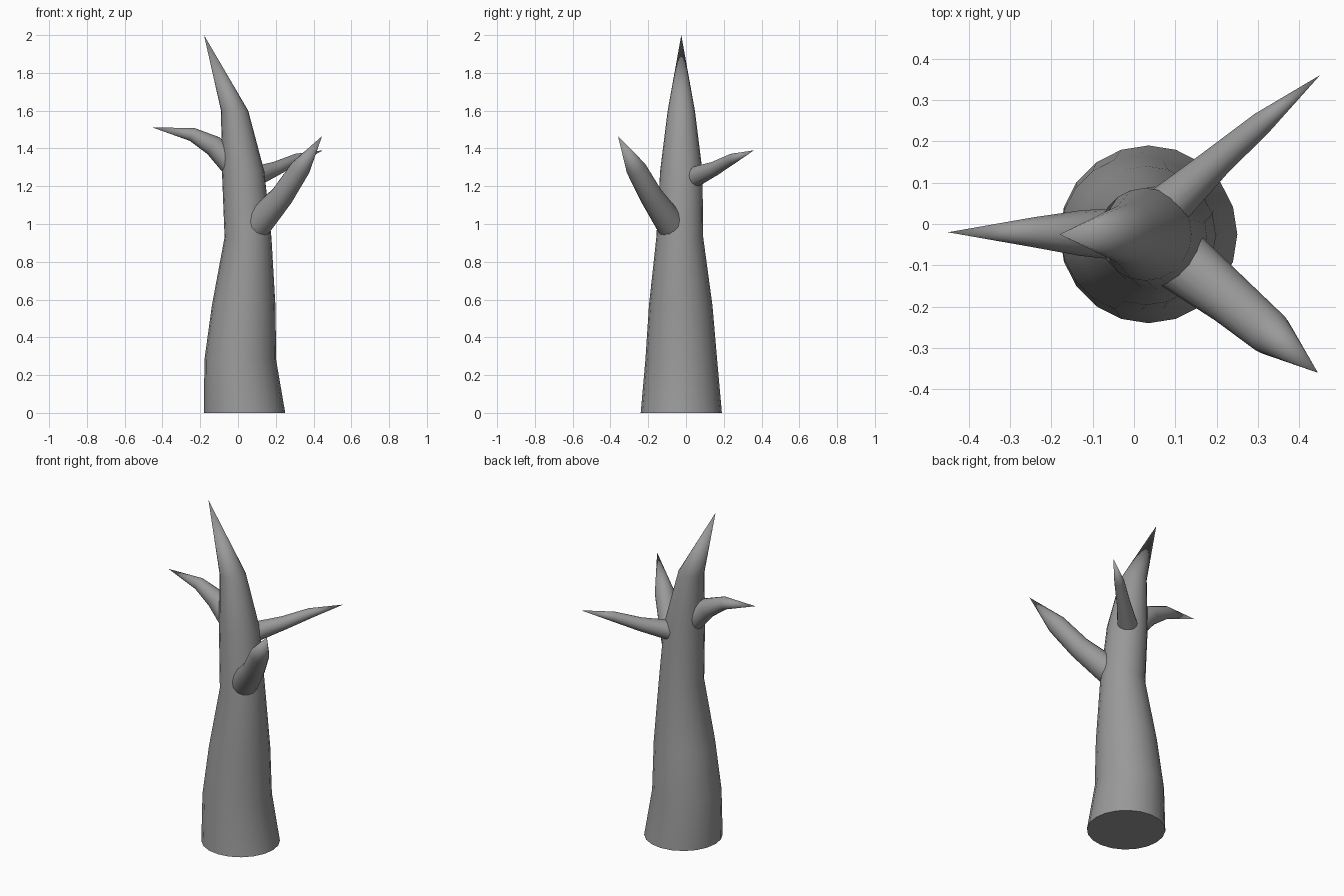
import bpy, bmesh, math
from mathutils import Vector

if "Cube" in bpy.data.objects:
    bpy.data.objects.remove(bpy.data.objects["Cube"])

bark = bpy.data.materials.new("grey_bark")
bark.diffuse_color = (0.32, 0.32, 0.32, 1)
bark.use_nodes = True
bark.node_tree.nodes["Principled BSDF"].inputs["Base Color"].default_value = bark.diffuse_color


def tapered_limb(name, stations, tip, sides, level_rings=False):
    """Loft rings (x, y, z, radius) along a path and close with a pointed tip."""
    bm = bmesh.new()
    pts = [Vector(s[:3]) for s in stations] + [Vector(tip)]
    rings = []
    for i, s in enumerate(stations):
        if level_rings:
            u, v = Vector((1, 0, 0)), Vector((0, 1, 0))
        else:
            d = (pts[i + 1] - pts[i]).normalized()
            if i:
                d = (d + (pts[i] - pts[i - 1]).normalized()).normalized()
            u = d.cross(Vector((0, 0, 1))).normalized()
            v = d.cross(u)
        ring = []
        for k in range(sides):
            a = 2 * math.pi * k / sides
            ring.append(bm.verts.new(pts[i] + s[3] * (u * math.cos(a) + v * math.sin(a))))
        rings.append(ring)
    end = bm.verts.new(pts[-1])
    for k in range(sides):
        n = (k + 1) % sides
        for a, b in zip(rings, rings[1:]):
            bm.faces.new((a[k], a[n], b[n], b[k]))
        bm.faces.new((rings[-1][k], rings[-1][n], end))
    bm.faces.new(rings[0][::-1])
    bmesh.ops.recalc_face_normals(bm, faces=bm.faces)
    mesh = bpy.data.meshes.new(name)
    bm.to_mesh(mesh)
    bm.free()
    mesh.materials.append(bark)
    obj = bpy.data.objects.new(name, mesh)
    bpy.context.collection.objects.link(obj)
    bpy.ops.object.select_all(action='DESELECT')
    obj.select_set(True)
    bpy.context.view_layer.objects.active = obj
    bpy.ops.object.shade_smooth_by_angle(angle=math.radians(45))
    return obj


# Trunk with leaning spike
tapered_limb("trunk", [
    (0.035, -0.025, 0.0, 0.215),
    (0.012, -0.025, 0.28, 0.19),
    (0.03, -0.028, 0.57, 0.168),
    (0.053, -0.033, 0.93, 0.124),
    (0.027, -0.025, 1.28, 0.112),
    (-0.018, -0.025, 1.6, 0.072),
], (-0.18, -0.025, 2.0), 20, level_rings=True)

# Thick front right branch
tapered_limb("front_right_branch", [
    (0.09, -0.07, 0.985, 0.08),
    (0.235, -0.185, 1.15, 0.062),
    (0.33, -0.265, 1.295, 0.054),
], (0.445, -0.36, 1.465), 16)

# Thin back right branch
tapered_limb("back_right_branch", [
    (0.085, 0.045, 1.25, 0.055),
    (0.2, 0.15, 1.293, 0.038),
    (0.31, 0.245, 1.345, 0.028),
], (0.45, 0.36, 1.39), 16)

# Left branch
tapered_limb("left_branch", [
    (0.0, -0.025, 1.28, 0.066),
    (-0.13, -0.022, 1.415, 0.055),
    (-0.245, -0.02, 1.475, 0.036),
], (-0.45, -0.02, 1.51), 16)
